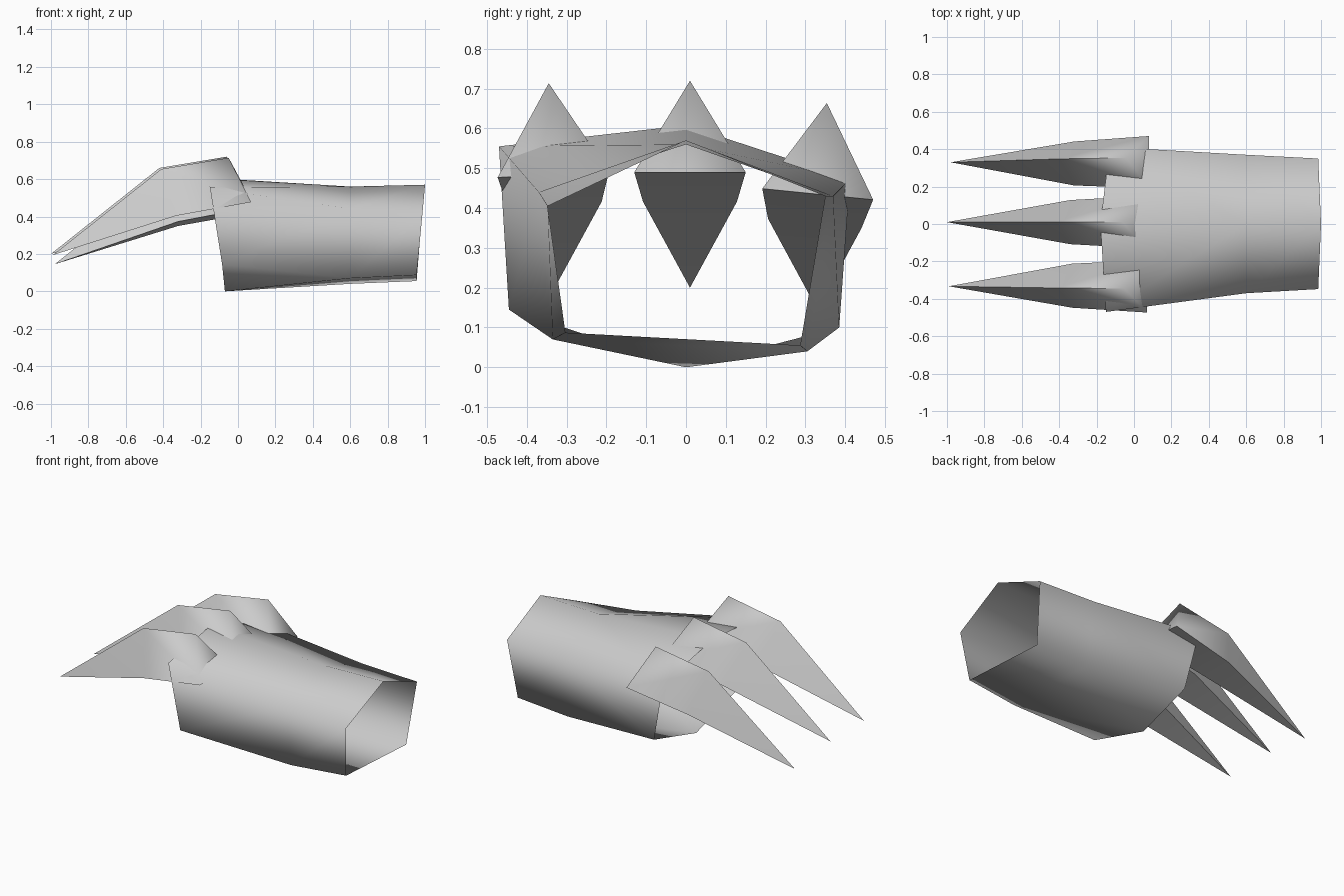
import bpy, bmesh
from math import radians
from mathutils import Vector, Matrix

cube = bpy.data.objects.get("Cube")
if cube:
    bpy.data.objects.remove(cube, do_unlink=True)

metal = bpy.data.materials.new("grey_metal")
metal.use_nodes = True
GREY = (0.6, 0.6, 0.6, 1)
metal.diffuse_color = GREY
metal.node_tree.nodes["Principled BSDF"].inputs["Base Color"].default_value = GREY


def bulge(p, q, centre):
    """Distance of the middle of segment pq from the part's long axis."""
    return ((p.co + q.co) / 2 - centre).yz.length


def loft(name, rings, cap_start=False, tip=None):
    """Skin a list of point rings, optionally capped at the start and pointed at the end."""
    bm = bmesh.new()
    loops = [[bm.verts.new(p) for p in ring] for ring in rings]
    n = len(loops[0])
    centre = sum((v.co for v in bm.verts), Vector()) / len(bm.verts)
    for a, b in zip(loops, loops[1:]):
        for i in range(n):
            j = (i + 1) % n
            # split each panel along its outward bulging diagonal
            if bulge(a[i], b[j], centre) > bulge(a[j], b[i], centre):
                bm.faces.new((a[i], a[j], b[j]))
                bm.faces.new((a[i], b[j], b[i]))
            else:
                bm.faces.new((a[i], a[j], b[i]))
                bm.faces.new((a[j], b[j], b[i]))
    if cap_start:
        bm.faces.new(loops[0])
    if tip is not None:
        end = bm.verts.new(tip)
        for i in range(n):
            bm.faces.new((loops[-1][i], loops[-1][(i + 1) % n], end))
    bmesh.ops.remove_doubles(bm, verts=bm.verts, dist=0.0005)
    bmesh.ops.recalc_face_normals(bm, faces=bm.faces)
    for f in bm.faces:
        f.smooth = True
    for e in bm.edges:
        e.smooth = e.calc_face_angle(0) < radians(100)
    mesh = bpy.data.meshes.new(name)
    bm.to_mesh(mesh)
    bm.free()
    mesh.materials.append(metal)
    obj = bpy.data.objects.new(name, mesh)
    bpy.context.collection.objects.link(obj)


# Open sleeve: six-sided hand end; the middle and elbow rings are five-sided,
# so one lower corner is repeated and merged
hand_end = [(-.18, 0, .608), (-.15, -.47, .555), (-.085, -.445, .145),
            (-.07, 0, 0), (-.05, .385, .10), (-.13, .412, .473)]
mid_low = (.6, -.335, .07)
middle = [(.6, 0, .56), (.6, -.37, .44), mid_low, mid_low,
          (.6, .305, .04), (.6, .37, .43)]
elbow_low = (.955, -.303, .087)
elbow_end = [(1, 0, .57), (.985, -.348, .405), elbow_low, elbow_low,
             (.955, .287, .055), (.985, .35, .43)]
loft("sleeve", [hand_end, middle, elbow_end])

# Claws: one triangular blade, placed three times
BASE = [(-.06, 0, .72), (.06, -.14, .49), (.06, .14, .49)]
KNUCKLE = [(-.42, 0, .66), (-.34, -.118, .416), (-.34, .118, .416)]
TIP = (-1, 0, .2)


def claw(name, y, drop, roll, forward):
    pivot = Vector((0, 0, .48))
    turn = Matrix.Rotation(roll, 3, 'X')
    shift = Vector((forward, y, -drop))

    def place(p):
        return turn @ (Vector(p) - pivot) + pivot + shift

    tip = Vector(TIP) + shift
    loft(name, [[place(p) for p in BASE], [place(p) for p in KNUCKLE]], True, tip)


claw("middle_claw", .01, 0, 0, 0)
claw("right_claw", -.333, .006, .05, .01)
claw("left_claw", .33, .055, -.1, .02)
